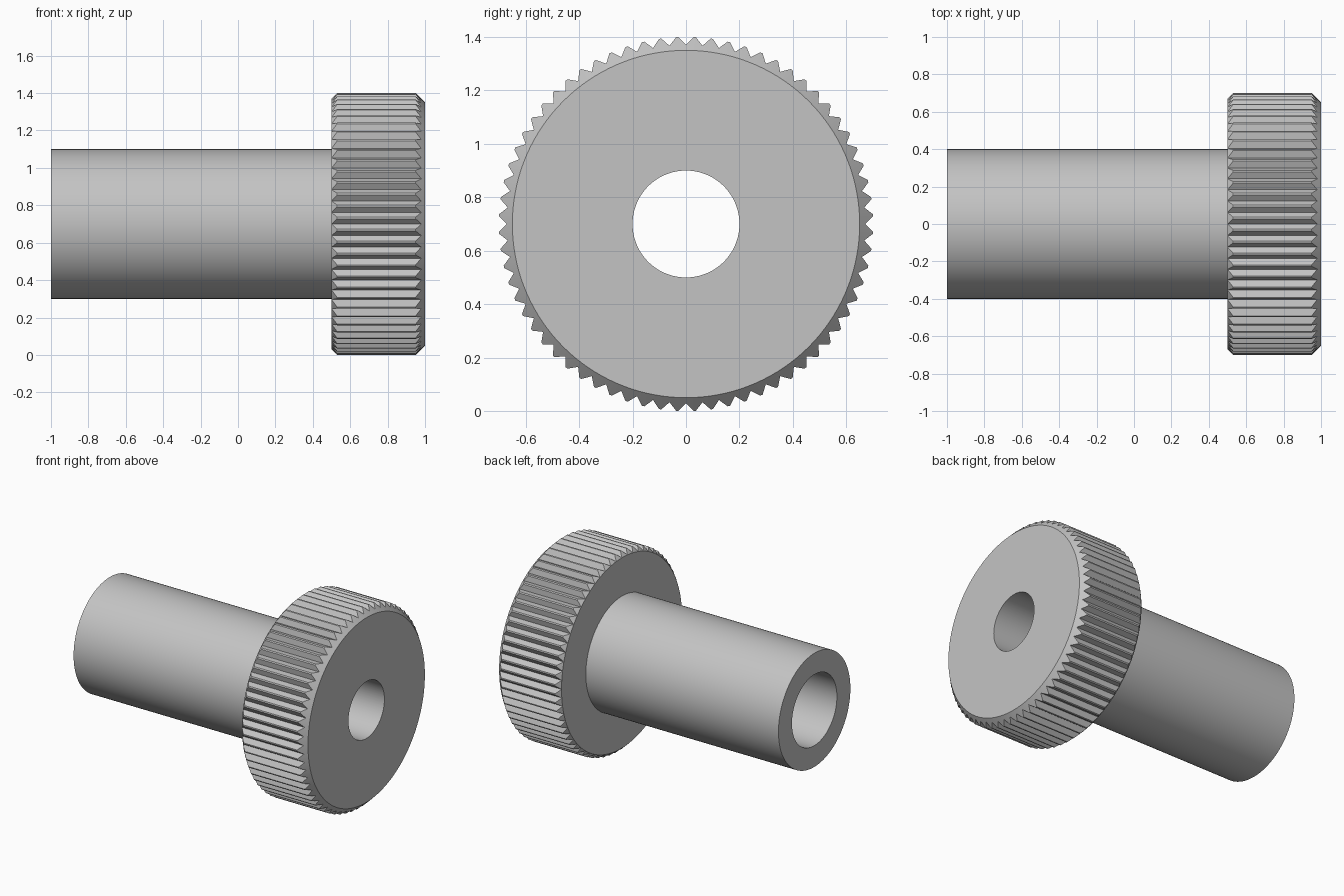
import bpy, bmesh, math

cube = bpy.data.objects.get("Cube")
if cube:
    bpy.data.objects.remove(cube, do_unlink=True)

AXIS_Z = 0.7            # height of the turning axis
TEETH = 68
ROOT, TIP, FACE = 0.67, 0.70, 0.65   # knurl root, knurl tip, outer face radius

steel = bpy.data.materials.new("grey metal")
GREY = (0.55, 0.55, 0.55, 1.0)
steel.diffuse_color = GREY
steel.use_nodes = True
steel.node_tree.nodes["Principled BSDF"].inputs["Base Color"].default_value = GREY


def lathe(name, columns):
    """Closed ring about the x axis; columns = [(angle, [(x, r), ...]), ...]."""
    bm = bmesh.new()
    rings = [[bm.verts.new((x, r * math.sin(a), AXIS_Z + r * math.cos(a)))
              for x, r in profile] for a, profile in columns]
    for i, here in enumerate(rings):
        after = rings[(i + 1) % len(rings)]
        for j in range(len(here)):
            k = (j + 1) % len(here)
            bm.faces.new((here[j], here[k], after[k], after[j]))
    bmesh.ops.remove_doubles(bm, verts=bm.verts, dist=1e-5)
    bmesh.ops.recalc_face_normals(bm, faces=bm.faces)
    mesh = bpy.data.meshes.new(name)
    bm.to_mesh(mesh)
    bm.free()
    mesh.materials.append(steel)
    obj = bpy.data.objects.new(name, mesh)
    bpy.context.collection.objects.link(obj)
    bpy.ops.object.select_all(action='DESELECT')
    obj.select_set(True)
    bpy.context.view_layer.objects.active = obj
    bpy.ops.object.shade_smooth_by_angle(angle=math.radians(25))
    return obj


# Hollow shaft with the wider bore
tube = [(-1.0, 0.25), (-1.0, 0.40), (0.5, 0.40), (0.5, 0.25)]
lathe("shaft", [(math.tau * i / 128, tube) for i in range(128)])


# Knurled head: V grooves, chamfered at 45 degrees on both rims
def head_profile(r):
    return [(0.5, 0.20), (0.5, ROOT), (0.5 + r - ROOT, r),
            (1.0 + FACE - r, r), (1.0, FACE), (1.0, 0.20)]


tooth = [(0.0, ROOT), (0.43, TIP), (0.57, TIP)]
lathe("knurled_head", [(math.tau * (i + t) / TEETH, head_profile(r))
                       for i in range(TEETH) for t, r in tooth])
